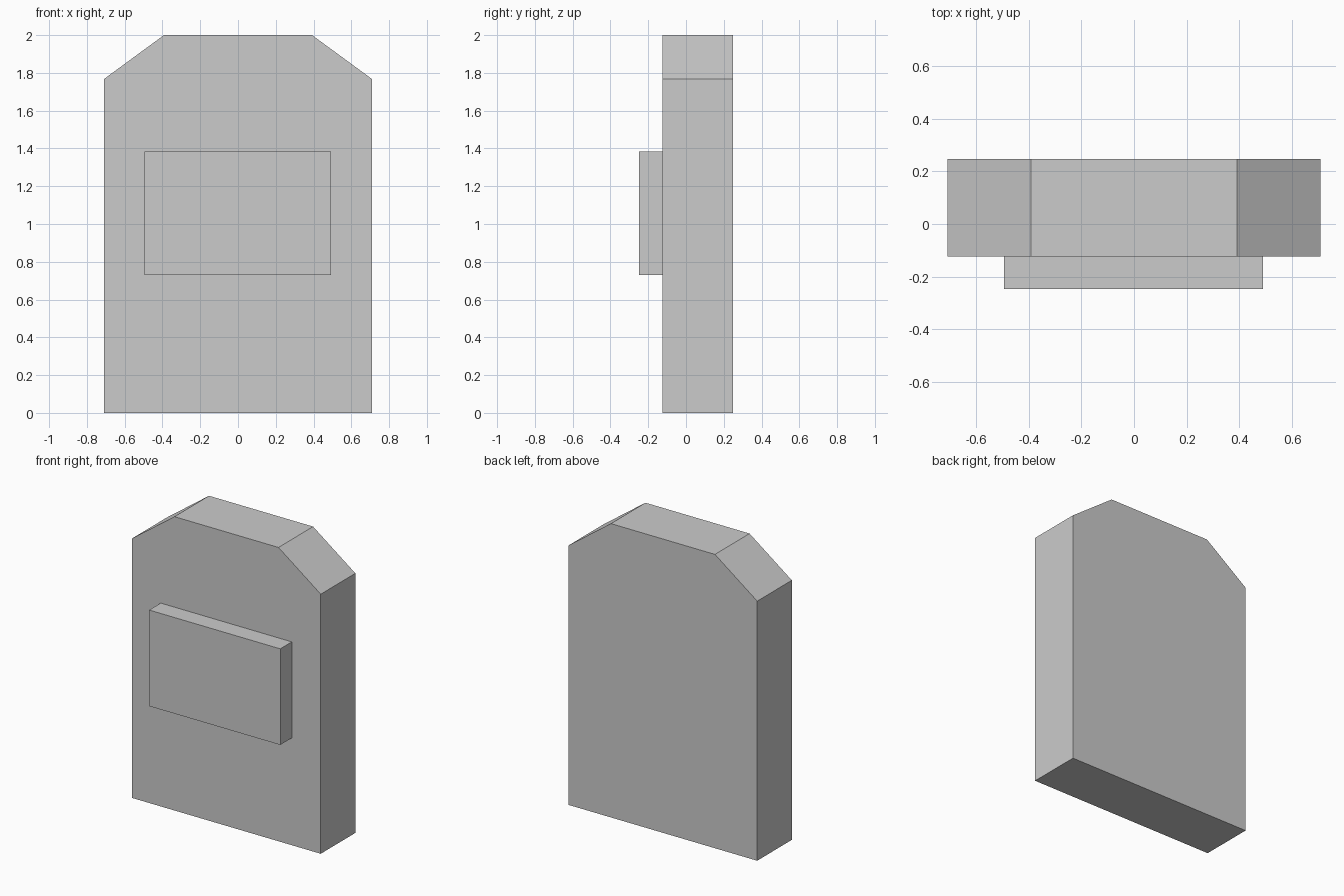
import bpy
import bmesh

if "Cube" in bpy.data.objects:
    bpy.data.objects.remove(bpy.data.objects["Cube"])


def extruded_panel(name, profile, y_front, y_back):
    """Extrude an x-z profile from y_front to y_back as a closed solid."""
    bm = bmesh.new()
    face = bm.faces.new([bm.verts.new((x, y_front, z)) for x, z in profile])
    result = bmesh.ops.extrude_face_region(bm, geom=[face], use_keep_orig=True)
    moved = [v for v in result["geom"] if isinstance(v, bmesh.types.BMVert)]
    bmesh.ops.translate(bm, verts=moved, vec=(0, y_back - y_front, 0))
    bmesh.ops.recalc_face_normals(bm, faces=bm.faces[:])
    mesh = bpy.data.meshes.new(name)
    bm.to_mesh(mesh)
    bm.free()
    obj = bpy.data.objects.new(name, mesh)
    bpy.context.collection.objects.link(obj)
    return obj


# Upright slab with clipped top corners
right_side = [(0.71, 0), (0.71, 1.767), (0.392, 2.0)]
left_side = [(-x, z) for x, z in reversed(right_side)]
extruded_panel("slab", right_side + left_side, -0.124, 0.248)

# Raised rectangular plaque on the front
plaque = [(-0.495, 0.73), (0.492, 0.73), (0.492, 1.384), (-0.495, 1.384)]
extruded_panel("plaque", plaque, -0.248, -0.124)
